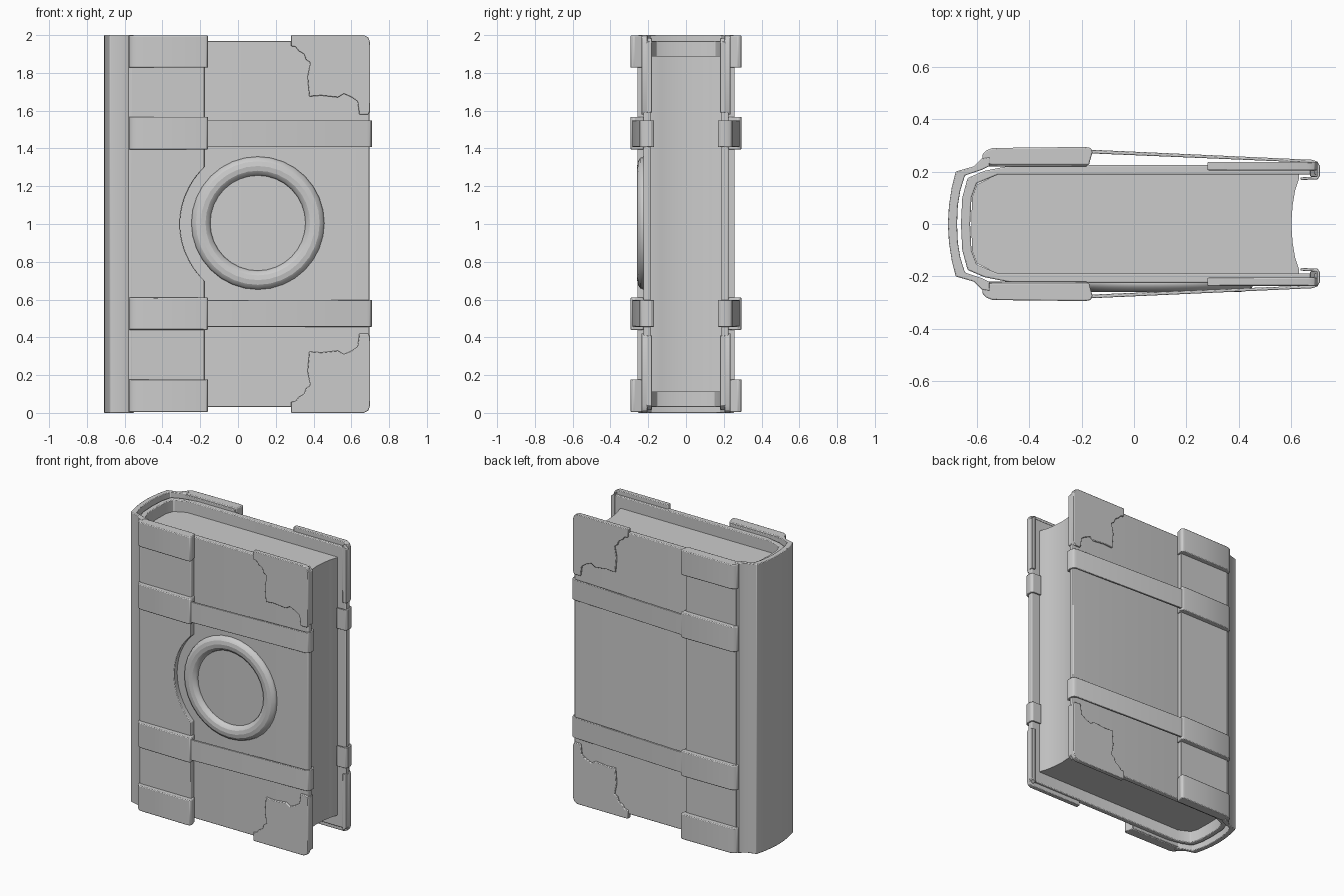
import bpy, bmesh, math
from mathutils import Vector

if "Cube" in bpy.data.objects:
    bpy.data.objects.remove(bpy.data.objects["Cube"])


def prism(name, pts, lo, hi, axis='Z', bevel=0.0):
    """Extrude a 2D outline: axis Z takes (x, y) points, axis Y takes (x, z) points."""
    place = (lambda p, h: (p[0], p[1], h)) if axis == 'Z' else (lambda p, h: (p[0], h, p[1]))
    bm = bmesh.new()
    a = [bm.verts.new(place(p, lo)) for p in pts]
    b = [bm.verts.new(place(p, hi)) for p in pts]
    bm.faces.new(a)
    bm.faces.new(b[::-1])
    n = len(pts)
    for i in range(n):
        bm.faces.new((a[i], b[i], b[(i + 1) % n], a[(i + 1) % n]))
    bmesh.ops.recalc_face_normals(bm, faces=bm.faces)
    me = bpy.data.meshes.new(name)
    bm.to_mesh(me)
    bm.free()
    ob = bpy.data.objects.new(name, me)
    bpy.context.collection.objects.link(ob)
    if bevel:
        m = ob.modifiers.new("bevel", 'BEVEL')
        m.width, m.segments, m.limit_method = bevel, 2, 'ANGLE'
        m.angle_limit = math.radians(40)
    smooth(ob)
    return ob


def smooth(ob):
    bpy.ops.object.select_all(action='DESELECT')
    ob.select_set(True)
    bpy.context.view_layer.objects.active = ob
    bpy.ops.object.shade_smooth_by_angle(angle=math.radians(30))


def mirrored(half):
    """Half profile from y=0 to the open end, mirrored to a full -y to +y path."""
    return [(x, -y) for x, y in reversed(half)] + [p for p in half if p[1] > 0]


def shell(name, outer, inner, lo, hi, bevel):
    return prism(name, mirrored(outer) + mirrored(inner)[::-1], lo, hi, 'Z', bevel)


# page block with hollow fore edge
spine_side = [(-.62, 0), (-.618, .10), (-.60, .15), (-.52, .19)]
fore_edge = [(.60, 0), (.605, .07), (.615, .13), (.63, .175), (.63, .19)]
prism("pages", mirrored(spine_side) + mirrored(fore_edge)[::-1], .11, 1.89)

# hard cover boards joined round the back of the pages
shell("cover_boards",
      [(-.66, 0), (-.655, .10), (-.635, .175), (-.57, .203), (-.46, .225), (.695, .225)],
      [(-.625, 0), (-.62, .10), (-.60, .155), (-.52, .188), (.695, .188)],
      .03, 1.97, .005)

# outer spine with stepped hinge
shell("outer_spine",
      [(-.71, 0), (-.706, .07), (-.695, .14), (-.68, .20), (-.61, .22), (-.58, .25), (-.55, .255)],
      [(-.675, 0), (-.672, .07), (-.662, .13), (-.645, .185), (-.58, .207), (-.55, .222)],
      0, 2, .004)

# leather side panels, the front one cut away around the ring
cx, cz = .105, 1.0
arc = [(cx + .412 * math.cos(t), cz + .412 * math.sin(t))
       for t in [math.radians(133.5 + 93 * i / 20) for i in range(21)]]
prism("front_panel", [(-.565, .01), (-.178, .01)] + arc[::-1] + [(-.178, 1.99), (-.565, 1.99)],
      -.258, -.22, 'Y', .004)
prism("back_panel", [(-.565, .01), (-.178, .01), (-.178, 1.99), (-.565, 1.99)],
      .22, .258, 'Y', .004)

# flattened ring on the front cover
bpy.ops.mesh.primitive_torus_add(location=(cx, -.226, 1.005), rotation=(math.pi / 2, 0, 0),
                                 major_radius=.302, minor_radius=.05,
                                 major_segments=32, minor_segments=12)
ring = bpy.context.object
ring.name = "ring"
ring.scale.z = .66
smooth(ring)

# ragged corner plate outline, distances measured from mid height
corner = [(.28, 1.0), (.28, .942), (.305, .938), (.322, .915), (.35, .90), (.36, .87),
          (.383, .855), (.368, .78), (.377, .675), (.44, .68), (.53, .67), (.56, .69),
          (.60, .672), (.633, .65), (.642, .58), (.69, .58), (.70, .60), (.70, .96),
          (.69, .988), (.665, 1.0)]

for s, side in ((-1, "front"), (1, "back")):
    # bands over the spine panel
    band = [(-.578, .235), (-.578, .265), (-.565, .28), (-.54, .29), (-.36, .292),
            (-.185, .294), (-.165, .29), (-.158, .275), (-.172, .225), (-.54, .225)]
    for i, (lo, hi) in enumerate(((.005, .178), (.44, .61), (1.395, 1.567), (1.828, 1.998))):
        prism(f"{side}_band_{i + 1}", [(x, s * y) for x, y in band], lo, hi, 'Z', .005)
    # thin straps sloping to the fore edge and hooking round it
    strap = [(-.18, .284), (.68, .245), (.70, .238), (.71, .22), (.71, .185), (.70, .17),
             (.635, .168), (.635, .178), (.69, .18), (.698, .19), (.698, .218), (.68, .234),
             (-.18, .27)]
    for i, zc in enumerate((.527, 1.478)):
        prism(f"{side}_strap_{i + 1}", [(x, s * y) for x, y in strap],
              zc - .071, zc + .071, 'Z', .003)
    # corner plates with a folded edge
    for t, end in ((-1, "lower"), (1, "upper")):
        prism(f"{side}_{end}_corner", [(x, 1 + t * z) for x, z in corner],
              *sorted((s * .205, s * .236)), 'Y', .004)
        prism(f"{side}_{end}_corner_fold",
              [(x, 1 + t * z) for x, z in ((.672, .59), (.70, .59), (.70, .96), (.672, .985))],
              *sorted((s * .18, s * .21)), 'Y', .003)
